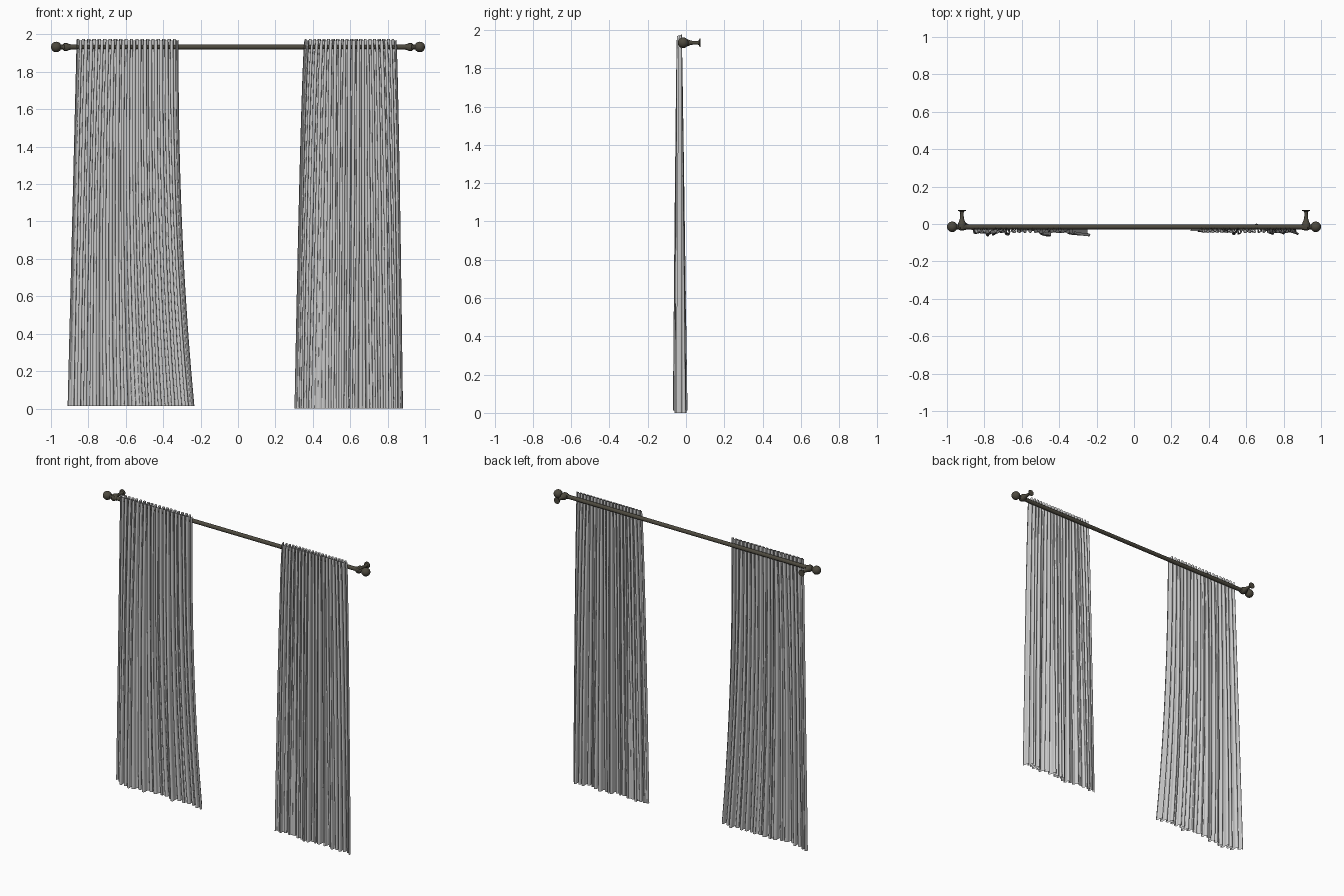
import bpy, math, random
from mathutils import Matrix, Vector

if "Cube" in bpy.data.objects:
    bpy.data.objects.remove(bpy.data.objects["Cube"])

ROD_Y, ROD_Z = -0.015, 1.933

dark = bpy.data.materials.new("dark_bronze")
dark.diffuse_color = (0.075, 0.068, 0.05, 1)
dark.use_nodes = True
dark.node_tree.nodes["Principled BSDF"].inputs["Base Color"].default_value = dark.diffuse_color


def make(name, verts, faces, mat=None, angle=40):
    me = bpy.data.meshes.new(name)
    me.from_pydata(verts, [], faces)
    me.update()
    ob = bpy.data.objects.new(name, me)
    bpy.context.collection.objects.link(ob)
    if mat:
        me.materials.append(mat)
    bpy.ops.object.select_all(action='DESELECT')
    ob.select_set(True)
    bpy.context.view_layer.objects.active = ob
    bpy.ops.object.shade_smooth_by_angle(angle=math.radians(angle))
    return ob


def lathe(name, profile, origin, axis, seg=24):
    """Revolve (distance along axis, radius) pairs around an axis."""
    rot = Vector((0, 0, 1)).rotation_difference(Vector(axis)).to_matrix()
    verts, faces = [], []
    for d, r in profile:
        for i in range(seg):
            a = 2 * math.pi * i / seg
            verts.append(rot @ Vector((r * math.cos(a), r * math.sin(a), d)) + Vector(origin))
    for j in range(len(profile) - 1):
        for i in range(seg):
            k = (i + 1) % seg
            faces.append((j * seg + i, j * seg + k, (j + 1) * seg + k, (j + 1) * seg + i))
    faces.append(tuple(range(seg))[::-1])
    n = (len(profile) - 1) * seg
    faces.append(tuple(range(n, n + seg)))
    return make(name, verts, faces, dark)


def smooth_noise(rng, count):
    """Random values in -1..1, eased between evenly spaced knots."""
    vals = [rng.uniform(-1, 1) for _ in range(count + 2)]

    def f(u):
        s = min(max(u, 0), 1) * count
        i = int(s)
        w = s - i
        w = w * w * (3 - 2 * w)
        return vals[i] * (1 - w) + vals[i + 1] * w
    return f


def curve(points, u):
    """Eased interpolation through evenly spaced values."""
    s = u * (len(points) - 1)
    i = min(int(s), len(points) - 2)
    w = s - i
    w = w * w * (3 - 2 * w)
    return points[i] * (1 - w) + points[i + 1] * w


def curtain(name, top, bottom, powers, hem, drift, pleats, seed):
    rng = random.Random(seed)
    warp, slow = smooth_noise(rng, 9), smooth_noise(rng, 7)
    amp, lean = smooth_noise(rng, pleats), smooth_noise(rng, 12)
    nu, nv = pleats * 18, 44
    verts, faces = [], []
    for j in range(nv + 1):
        t = j / nv
        xl = top[0] + (bottom[0] - top[0]) * t ** powers[0]
        xr = top[1] + (bottom[1] - top[1]) * t ** powers[1]
        e = t ** 0.8
        for i in range(nu + 1):
            u = i / nu
            win = min(1, u * 12, (1 - u) * 12)
            ph = 2 * math.pi * pleats * u + win * warp(u) * 1.2 * t
            a = 0.013 * (1 - e) + 0.015 * e * (0.85 + 0.6 * amp(u))
            y = -0.035 * (1 - e) + curve(drift, u) * e + a * math.sin(ph)
            y += 0.009 * e * math.sin(ph * 0.43 + 2 * slow(u) + 0.6 * t)
            y = min(max(y, -0.075), 0.008)
            # folds roll over sideways so that they overlap
            side = (xr - xl) / pleats * (0.2 + 0.06 * lean(u)) * (1 - 0.35 * e)
            x = xl + (xr - xl) * u + win * (
                -side * math.sin(2 * ph) + 0.012 * e * slow(u) + 0.004 * lean(u) * math.sin(3 * t))
            z = 1.972 + 0.004 * math.sin(ph) + (hem - 1.972) * t - 0.004 * math.sin(ph) * min(1, t * 20)
            verts.append((x, y, z))
    for j in range(nv):
        for i in range(nu):
            a = j * (nu + 1) + i
            faces.append((a, a + nu + 1, a + nu + 2, a + 1))
    return make(name, verts, faces, angle=80)


# Curtains
curtain("left_curtain", (-0.863, -0.318), (-0.911, -0.233), (1, 2.2), 0.013,
        [-0.005, -0.03, -0.05, -0.04, -0.025, -0.025, -0.04, -0.03, -0.03, -0.055], 19, 4)
curtain("right_curtain", (0.355, 0.847), (0.302, 0.882), (0.7, 0.7), 0.0,
        [-0.035, -0.02, -0.025, -0.045, -0.03, -0.02, -0.04, -0.025, -0.04], 20, 11)

# Rod
lathe("curtain_rod", [(-0.95, 0.0132), (0.95, 0.0132)], (0, ROD_Y, ROD_Z), (1, 0, 0))

for side, s in (("left", -1), ("right", 1)):
    # Ball finial with neck and flared collar
    ball = [(0.972 - 0.028 * math.cos(math.radians(a)), 0.028 * math.sin(math.radians(a)))
            for a in range(30, 180, 10)] + [(1.0, 0.001)]
    lathe(side + "_finial", [(0.895, 0.0135), (0.898, 0.016), (0.905, 0.017), (0.915, 0.02),
                             (0.928, 0.021), (0.932, 0.018), (0.938, 0.012), (0.944, 0.012)] + ball,
          (0, ROD_Y, ROD_Z), (s, 0, 0))
    # Wall bracket: cup around the rod, tapered stem, wall flange
    lathe(side + "_bracket", [(-0.018, 0.012), (-0.014, 0.018), (0.0, 0.022), (0.014, 0.022),
                              (0.024, 0.018), (0.036, 0.013), (0.05, 0.010), (0.074, 0.009),
                              (0.082, 0.012), (0.086, 0.021), (0.090, 0.021)],
          (s * 0.92, ROD_Y, ROD_Z), (0, 1, 0))
